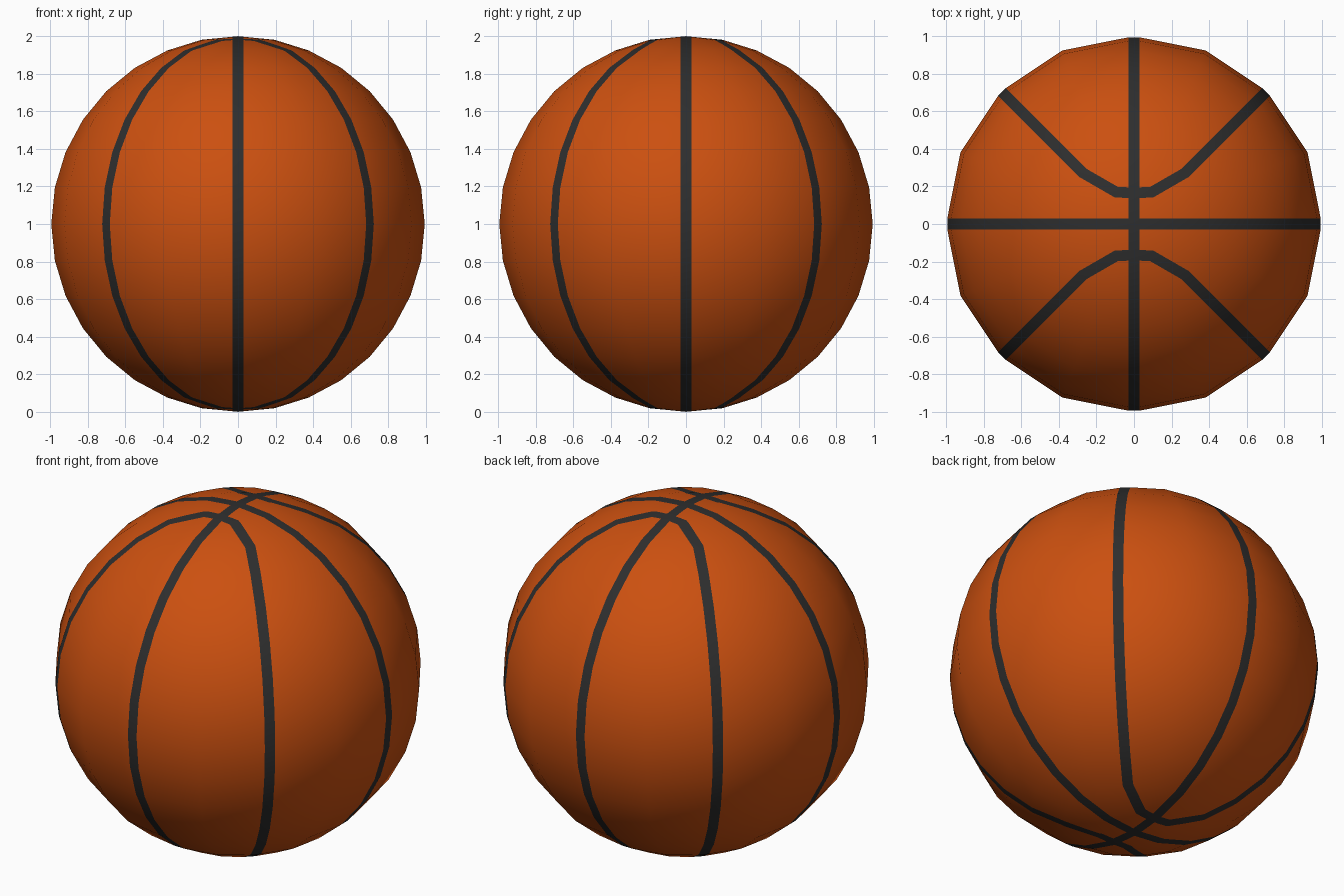
import bpy, bmesh, math
from mathutils import Vector

if "Cube" in bpy.data.objects:
    bpy.data.objects.remove(bpy.data.objects["Cube"])

W = 0.0285                      # half width of the seams


def material(name, rgb):
    m = bpy.data.materials.new(name)
    m.diffuse_color = (*rgb, 1)
    m.use_nodes = True
    m.node_tree.nodes["Principled BSDF"].inputs["Base Color"].default_value = m.diffuse_color
    return m


bm = bmesh.new()
bmesh.ops.create_uvsphere(bm, u_segments=16, v_segments=16, radius=1)


def cut(point, normal, keep):
    """Split the faces accepted by keep(centre) along a vertical plane."""
    faces = [f for f in bm.faces if keep(f.calc_center_median())]
    geom = list({v for f in faces for v in f.verts}) + \
        list({e for f in faces for e in f.edges}) + faces
    bmesh.ops.bisect_plane(bm, geom=geom, dist=1e-5, plane_co=point, plane_no=normal)


# straight seams along x and y
for s in (-1, 1):
    cut((s * W, 0, 0), (1, 0, 0), lambda c: True)
    cut((0, s * W, 0), (0, 1, 0), lambda c: True)

# curved seam: plan path in one quadrant, repeated in all four
path = [Vector(p) for p in ((0, 0.165), (0.095, 0.17), (0.272, 0.272), (1, 1))]
for sx in (-1, 1):
    for sy in (-1, 1):
        for i in range(3):
            a, d = path[i], (path[i + 1] - path[i]).normalized()
            n = Vector((-d.y, d.x))
            reach = 0.55 if i < 2 else 2
            for s in (-W, W):
                p = a + n * s
                cut((p.x * sx, p.y * sy, 0), (n.x * sx, n.y * sy, 0),
                    lambda c: c.x * sx > 0 and c.y * sy > 0 and math.hypot(c.x, c.y) < reach)


def seam_distance(c):
    p = Vector((abs(c.x), abs(c.y)))
    best = min(p.x, p.y)
    for a, b in zip(path, path[1:]):
        t = max(0, min(1, (p - a).dot(b - a) / (b - a).length_squared))
        best = min(best, (p - a - (b - a) * t).length)
    return best


# seam colour by distance from the seam lines
for f in bm.faces:
    f.smooth = True
    f.material_index = 1 if seam_distance(f.calc_center_median()) < W else 0

# flatten the ridge along the seam centres
for v in bm.verts:
    r = math.hypot(v.co.x, v.co.y)
    turn = math.atan2(v.co.y, v.co.x) / (math.pi / 4)
    if r > 0.3 and abs(turn - round(turn)) < 1e-3:
        k = 1 - W * math.tan(math.pi / 16) / r
        v.co.x *= k
        v.co.y *= k

normals = [v.co.normalized() for v in bm.verts]
bmesh.ops.translate(bm, verts=bm.verts, vec=(0, 0, 1))
mesh = bpy.data.meshes.new("ball")
bm.to_mesh(mesh)
bm.free()
mesh.materials.append(material("orange_rubber", (0.60, 0.08, 0.005)))
mesh.materials.append(material("dark_seam", (0.027, 0.027, 0.027)))
mesh.normals_split_custom_set_from_vertices(normals)   # round shading
ball = bpy.data.objects.new("ball", mesh)
bpy.context.collection.objects.link(ball)
